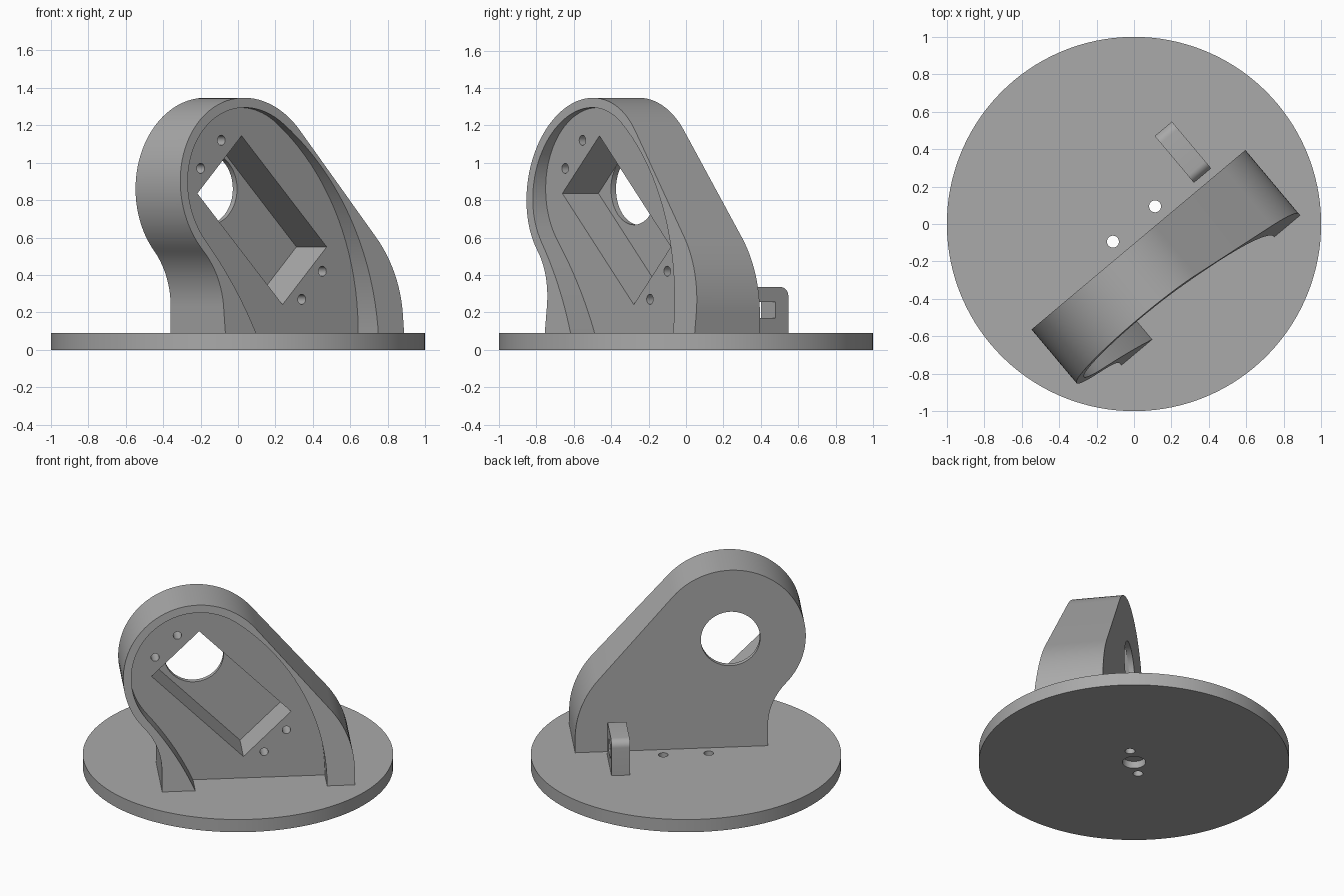
import bpy, bmesh
from math import radians, cos, sin, pi

if "Cube" in bpy.data.objects:
    bpy.data.objects.remove(bpy.data.objects["Cube"])

grey = bpy.data.materials.new("plain grey")
grey.use_nodes = True
GREY = (0.4, 0.4, 0.4, 1)
grey.diffuse_color = GREY
grey.node_tree.nodes["Principled BSDF"].inputs["Base Color"].default_value = GREY

TURN = radians(40)   # the bracket and its clip stand turned on the base


def arc(centre, r, start, end, steps):
    """Points of an arc in the (across, up) plane, angles in degrees."""
    angles = [radians(start + (end - start) * i / steps) for i in range(steps + 1)]
    return [(centre[0] + r * cos(a), centre[1] + r * sin(a)) for a in angles]


def make(name, bm):
    bmesh.ops.recalc_face_normals(bm, faces=bm.faces)
    mesh = bpy.data.meshes.new(name)
    bm.to_mesh(mesh)
    bm.free()
    mesh.materials.append(grey)
    ob = bpy.data.objects.new(name, mesh)
    bpy.context.collection.objects.link(ob)
    ob.rotation_euler.z = TURN
    return ob


def prism(name, profile, back, front):
    """Upright profile swept forward; back and front give depth by height."""
    bm = bmesh.new()
    rings = [[bm.verts.new((u, -depth(z), z)) for u, z in profile]
             for depth in (back, front)]
    bm.faces.new(rings[0])
    bm.faces.new(rings[1])
    for i in range(len(profile)):
        j = (i + 1) % len(profile)
        bm.faces.new((rings[0][i], rings[0][j], rings[1][j], rings[1][i]))
    return make(name, bm)


def slab(name, profile, back, front):
    return prism(name, profile, lambda z: back, lambda z: front)


def disc(name, u, depth, r, low, high, steps=32):
    """Upright cylinder."""
    bm = bmesh.new()
    bmesh.ops.create_cone(bm, cap_ends=True, segments=steps, radius1=r,
                          radius2=r, depth=high - low)
    bmesh.ops.translate(bm, verts=bm.verts, vec=(u, -depth, (low + high) / 2))
    return make(name, bm)


def circle(u, z, r, steps=24):
    return arc((u, z), r, 0, 360, steps)[:-1]


def cut(ob, cutters):
    for c in cutters:
        c.hide_render = True
        mod = ob.modifiers.new("cut", "BOOLEAN")
        mod.operation = "DIFFERENCE"
        mod.solver = "EXACT"
        mod.object = c
    bpy.context.view_layer.update()
    graph = bpy.context.evaluated_depsgraph_get()
    mesh = bpy.data.meshes.new_from_object(ob.evaluated_get(graph))
    ob.modifiers.clear()
    ob.data = mesh
    for c in cutters:
        bpy.data.objects.remove(c)


def smooth(ob):
    bpy.ops.object.select_all(action="DESELECT")
    ob.select_set(True)
    bpy.context.view_layer.objects.active = ob
    bpy.ops.object.shade_smooth_by_angle(angle=radians(25))


# Round base with two through holes and a blind hole underneath
TOP = 0.09
base = disc("base_disc", 0, 0, 1, 0, TOP, 128)
cut(base, [disc("hole", s * 0.147, 0, 0.032, -0.1, 0.2) for s in (-1, 1)]
    + [disc("hole", 0, 0, 0.075, -0.1, 0.05)])

# Bracket: rounded head flowing into a wide foot, front leaning back
HEAD = (-0.295, 0.86)
BACK, FLOOR = 0.08, 0.367
outline = ([(-0.537, TOP - 0.01)]
           + arc((-0.977, 0.232), 0.44, 0, 42.6, 14)
           + arc(HEAD, 0.487, 222.6, 40, 48)[1:]
           + arc((0.073, 0.19), 0.637, 40, 0, 14)
           + [(0.71, TOP - 0.01)])
bracket = prism("bracket", outline, lambda z: BACK,
                lambda z: 0.535 - 0.105 * (z - TOP))

# Recessed front, open at the foot
recess = slab("recess", arc((-2.18, -0.73), 2.03, 22.6, 40.15, 14)
              + arc(HEAD, 0.435, 220.15, 54.4, 44)[1:]
              + arc((-0.84, 0.1), 1.37, 54.4, -2, 20)[1:], FLOOR, 0.8)

# Slanted rectangular pocket, round opening behind it, four screw holes
long, short = 0.42 * cos(pi / 4), 0.218 * cos(pi / 4)
pocket = slab("pocket", [(-0.14 + a * long + b * short, 0.693 - a * long + b * short)
                         for a, b in ((-1, -1), (1, -1), (1, 1), (-1, 1))],
              0.115, 0.6)
opening = slab("opening", circle(*HEAD, 0.192, 48), 0, 0.2)
screws = [slab("screw_hole", circle(u, z, 0.027), 0.2, 0.6)
          for u, z in ((-0.424, 1.12), (-0.568, 0.97), (0.281, 0.42), (0.137, 0.27))]
cut(bracket, [recess, pocket, opening] + screws)

# Small clip behind the bracket, rounded on top, with a slot through it
CLIP_U, CLIP_TOP, R = 0.447, 0.335, 0.05
near, far = -0.037, 0.289
side = ([(far, TOP - 0.01)] + arc((far - R, CLIP_TOP - R), R, 0, 90, 8)
        + arc((near + R, CLIP_TOP - R), R, 90, 180, 8) + [(near, TOP - 0.01)])


def cross(name, profile, half):
    """Profile in the (depth, up) plane swept sideways about the clip."""
    ob = slab(name, profile, -half, half)
    for v in ob.data.vertices:
        x, y, z = v.co
        v.co = (CLIP_U - y, x, z)
    return ob


clip = cross("clip", side, 0.06)
slot = cross("slot", [(0.05, 0.17), (0.2, 0.17), (0.2, 0.255), (0.05, 0.255)], 0.2)
cut(clip, [slot])

for part in (base, bracket, clip):
    smooth(part)
